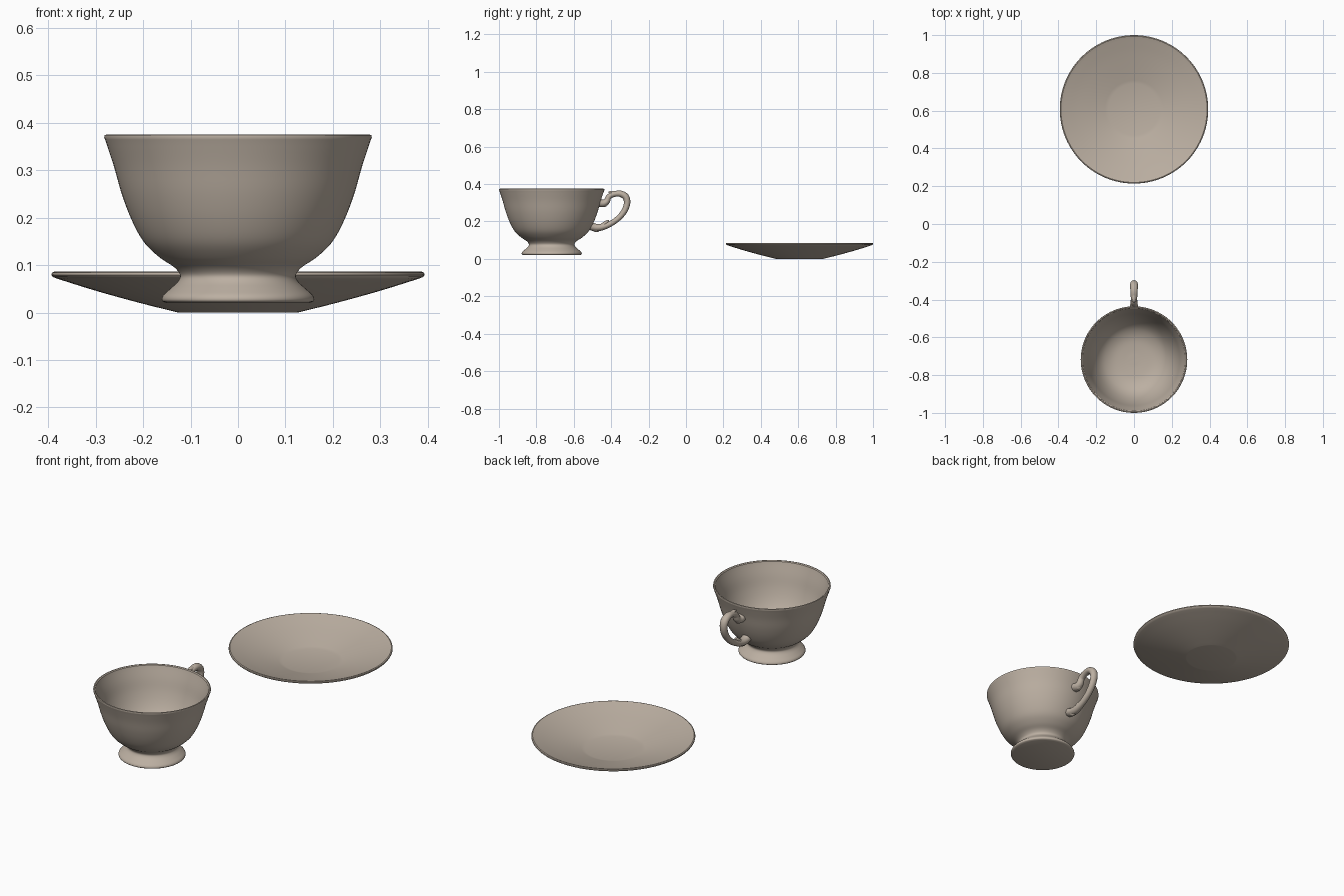
import bpy
import math
from mathutils import Vector

cube = bpy.data.objects.get("Cube")
if cube:
    bpy.data.objects.remove(cube, do_unlink=True)

CUP_Y, SAUCER_Y = -0.718, 0.607

porcelain = bpy.data.materials.new("beige porcelain")
porcelain.use_nodes = True
colour = (0.50, 0.43, 0.36, 1)
porcelain.diffuse_color = colour
porcelain.node_tree.nodes["Principled BSDF"].inputs["Base Color"].default_value = colour


def smooth_path(points, steps):
    """Catmull-Rom curve through the points."""
    pts = [Vector(p) for p in points]
    pts = [2 * pts[0] - pts[1]] + pts + [2 * pts[-1] - pts[-2]]
    out = []
    for a, b, c, d in zip(pts, pts[1:], pts[2:], pts[3:]):
        for i in range(steps):
            t = i / steps
            out.append(0.5 * (2 * b + (c - a) * t + (2 * a - 5 * b + 4 * c - d) * t**2
                              + (3 * b - a - 3 * c + d) * t**3))
    return out + [pts[-2]]


def make_object(name, verts, faces, angle):
    mesh = bpy.data.meshes.new(name)
    mesh.from_pydata(verts, [], faces)
    mesh.materials.append(porcelain)
    obj = bpy.data.objects.new(name, mesh)
    bpy.context.collection.objects.link(obj)
    bpy.ops.object.select_all(action='DESELECT')
    obj.select_set(True)
    bpy.context.view_layer.objects.active = obj
    bpy.ops.object.shade_smooth_by_angle(angle=math.radians(angle))
    return obj


def skin(name, rings, angle):
    """Join rings of equal length with quads and cap both ends."""
    n = len(rings[0])
    verts = [v for ring in rings for v in ring]
    faces = [(r * n + i, r * n + (i + 1) % n, (r + 1) * n + (i + 1) % n, (r + 1) * n + i)
             for r in range(len(rings) - 1) for i in range(n)]
    last = (len(rings) - 1) * n
    faces += [tuple(reversed(range(n))), tuple(range(last, last + n))]
    return make_object(name, verts, faces, angle)


def lathe(name, profile, y, sides=96):
    rings = [[(r * math.cos(math.tau * i / sides), y + r * math.sin(math.tau * i / sides), z)
              for i in range(sides)] for r, z in profile]
    return skin(name, rings, 35)


def tube(name, points, sides=16, width=1.15):
    """Sweep an oval along (y, z, radius) points in the plane x = 0."""
    path = smooth_path(points, 6)
    rings = []
    for i, p in enumerate(path):
        along = path[min(i + 1, len(path) - 1)] - path[max(i - 1, 0)]
        normal = Vector((-along.y, along.x)).normalized()
        ring = []
        for k in range(sides):
            a = math.tau * k / sides
            off = normal * math.cos(a) * p.z
            ring.append((width * p.z * math.sin(a), p.x + off.x, p.y + off.y))
        rings.append(ring)
    return skin(name, rings, 50)


# Cup: foot, waist and bowl outside, then lip and hollow inside
outside = smooth_path([(0.150, 0.020), (0.160, 0.025), (0.158, 0.036), (0.143, 0.050),
                       (0.127, 0.065), (0.122, 0.079), (0.135, 0.096), (0.165, 0.116),
                       (0.198, 0.148), (0.224, 0.195), (0.245, 0.250), (0.262, 0.310),
                       (0.280, 0.364)], 4)
lip = [(0.282, 0.369), (0.281, 0.374), (0.276, 0.375), (0.271, 0.371)]
inside = smooth_path([(0.269, 0.364), (0.251, 0.310), (0.234, 0.250), (0.213, 0.198),
                      (0.187, 0.156), (0.155, 0.127), (0.110, 0.108), (0.050, 0.101),
                      (0.004, 0.100)], 4)
lathe("cup", outside + lip + inside, CUP_Y)

# Saucer: shallow dish with a flat centre and rounded rim
underside = smooth_path([(0.130, 0.001), (0.210, 0.021), (0.300, 0.046), (0.380, 0.071)], 4)
rim = [(0.390, 0.075), (0.393, 0.079), (0.392, 0.084), (0.387, 0.086), (0.379, 0.083)]
top = smooth_path([(0.370, 0.080), (0.300, 0.058), (0.210, 0.033), (0.136, 0.014)], 4)
lathe("saucer", [(0.125, 0.0)] + underside + rim + top, SAUCER_Y)

# Handle: ear-shaped loop with thickened roots
tube("handle_loop", [(-0.465, 0.300, 0.022), (-0.442, 0.297, 0.020), (-0.424, 0.308, 0.017),
                     (-0.412, 0.332, 0.015), (-0.385, 0.346, 0.015), (-0.350, 0.348, 0.017),
                     (-0.322, 0.331, 0.018), (-0.315, 0.297, 0.017), (-0.330, 0.255, 0.016),
                     (-0.362, 0.217, 0.015), (-0.405, 0.187, 0.015), (-0.450, 0.170, 0.018),
                     (-0.485, 0.168, 0.020), (-0.512, 0.176, 0.022)])

# Small scroll ornaments on the handle
tube("handle_upper_scroll", [(-0.447, 0.296, 0.014), (-0.433, 0.288, 0.013),
                             (-0.425, 0.284, 0.004)])
tube("handle_lower_scroll", [(-0.495, 0.165, 0.016), (-0.478, 0.153, 0.011),
                             (-0.466, 0.147, 0.004)])
tube("handle_inner_spur", [(-0.445, 0.178, 0.014), (-0.425, 0.196, 0.010),
                           (-0.412, 0.206, 0.004)])
tube("handle_top_spur", [(-0.370, 0.349, 0.013), (-0.398, 0.355, 0.009),
                         (-0.415, 0.356, 0.004)])
